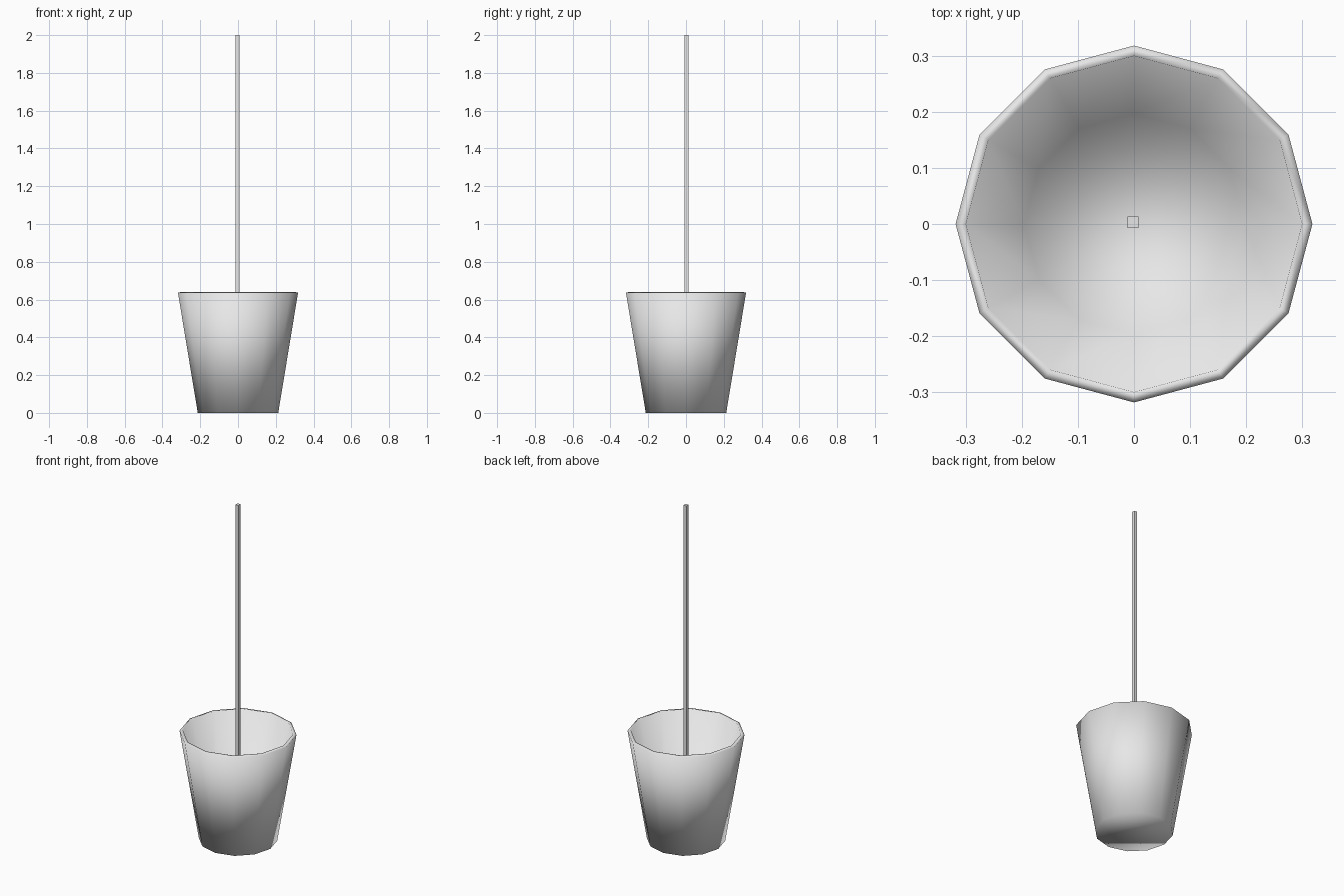
import bpy
import bmesh
from mathutils import Matrix

default_cube = bpy.data.objects.get("Cube")
if default_cube:
    bpy.data.objects.remove(default_cube, do_unlink=True)

HEIGHT, WALL = 0.637, 0.018
R_TOP, R_BASE = 0.318, 0.213

grey = bpy.data.materials.new("light_grey")
grey.use_nodes = True
colour = (0.8, 0.8, 0.8, 1)
grey.diffuse_color = colour
grey.node_tree.nodes["Principled BSDF"].inputs["Base Color"].default_value = colour


def finish(name, bm, smooth):
    mesh = bpy.data.meshes.new(name)
    bmesh.ops.recalc_face_normals(bm, faces=bm.faces)
    for face in bm.faces:
        face.smooth = smooth
    bm.to_mesh(mesh)
    bm.free()
    mesh.materials.append(grey)
    obj = bpy.data.objects.new(name, mesh)
    bpy.context.collection.objects.link(obj)
    return obj


# Tapered twelve-sided bucket, open at the top
bm = bmesh.new()
bmesh.ops.create_cone(bm, cap_ends=True, segments=12, radius1=R_BASE,
                      radius2=R_TOP, depth=HEIGHT,
                      matrix=Matrix.Translation((0, 0, HEIGHT / 2))
                      @ Matrix.Rotation(0, 4, "Z"))
lid = [f for f in bm.faces if f.calc_center_median().z > HEIGHT * 0.9]
bmesh.ops.delete(bm, geom=lid, context="FACES_ONLY")
bucket = finish("bucket", bm, True)

# Wall thickness grows inward
shell = bucket.modifiers.new("wall", "SOLIDIFY")
shell.thickness = WALL
shell.offset = -1
shell.use_even_offset = True

# Thin square rod standing on the bucket floor
bm = bmesh.new()
length = 2 - WALL
bmesh.ops.create_cube(bm, size=1,
                      matrix=Matrix.Translation((-0.002, 0.003, WALL + length / 2))
                      @ Matrix.Diagonal((0.02, 0.02, length, 1)))
finish("rod", bm, False)
